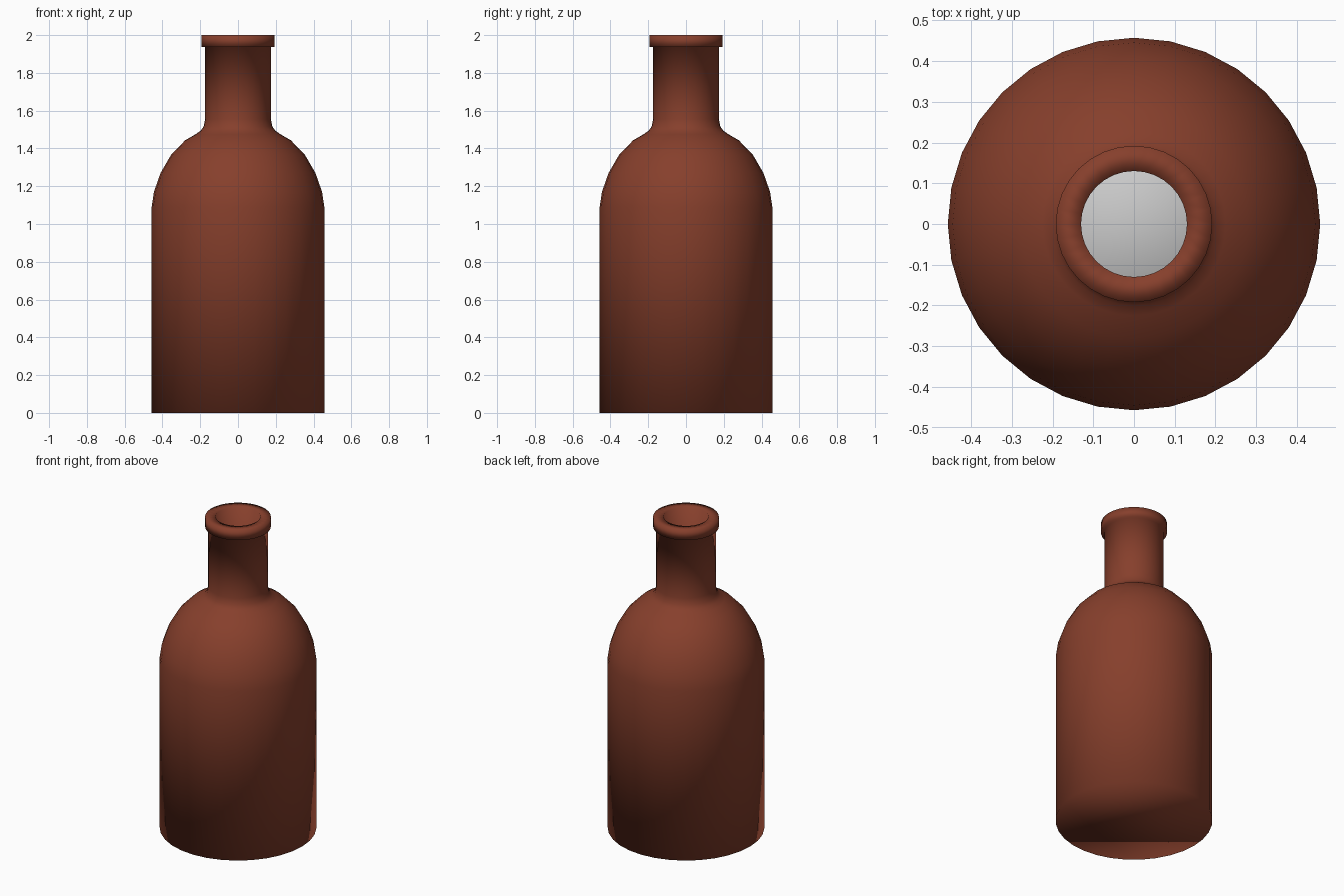
import bpy, bmesh
from math import cos, sin, tau

if "Cube" in bpy.data.objects:
    bpy.data.objects.remove(bpy.data.objects["Cube"])

SIDES = 32


def material(name, rgb):
    m = bpy.data.materials.new(name)
    m.diffuse_color = (*rgb, 1)
    m.use_nodes = True
    m.node_tree.nodes["Principled BSDF"].inputs["Base Color"].default_value = m.diffuse_color
    return m


def lathe(name, profile, mat=None):
    """Revolve (radius, z) points around z and close both ends with a face."""
    bm = bmesh.new()
    rings = [[bm.verts.new((r * cos(tau * i / SIDES), r * sin(tau * i / SIDES), z))
              for i in range(SIDES)] for r, z in profile]
    for a, b in zip(rings, rings[1:]):
        for i in range(SIDES):
            j = (i + 1) % SIDES
            bm.faces.new((a[i], a[j], b[j], b[i]))
    bm.faces.new(rings[0])
    bm.faces.new(rings[-1])
    bmesh.ops.recalc_face_normals(bm, faces=bm.faces)
    for f in bm.faces:
        f.smooth = True
    mesh = bpy.data.meshes.new(name)
    bm.to_mesh(mesh)
    bm.free()
    if mat:
        mesh.materials.append(mat)
    obj = bpy.data.objects.new(name, mesh)
    bpy.context.collection.objects.link(obj)
    return obj


glass = material("brown_glass", (0.24, 0.05, 0.025))

# Outer wall: body, round shoulder, flared neck root, neck and lip
outer = [(0.457, 0), (0.457, 1.09), (0.445, 1.17), (0.41, 1.27), (0.355, 1.365),
         (0.28, 1.443), (0.225, 1.475), (0.2, 1.492), (0.182, 1.515), (0.174, 1.555),
         (0.174, 1.937), (0.192, 1.937), (0.192, 2.0)]
# Inner wall, from the mouth down to the inside floor
inner = [(0.13, 2.0), (0.13, 1.54), (0.15, 1.48), (0.2, 1.44), (0.25, 1.407),
         (0.32, 1.335), (0.37, 1.25), (0.402, 1.16), (0.412, 1.09), (0.412, 0.045)]
lathe("bottle", outer + inner, glass)

# Grey liquid seen through the mouth
lathe("liquid", [(0.405, 0.05), (0.405, 1.0)])
